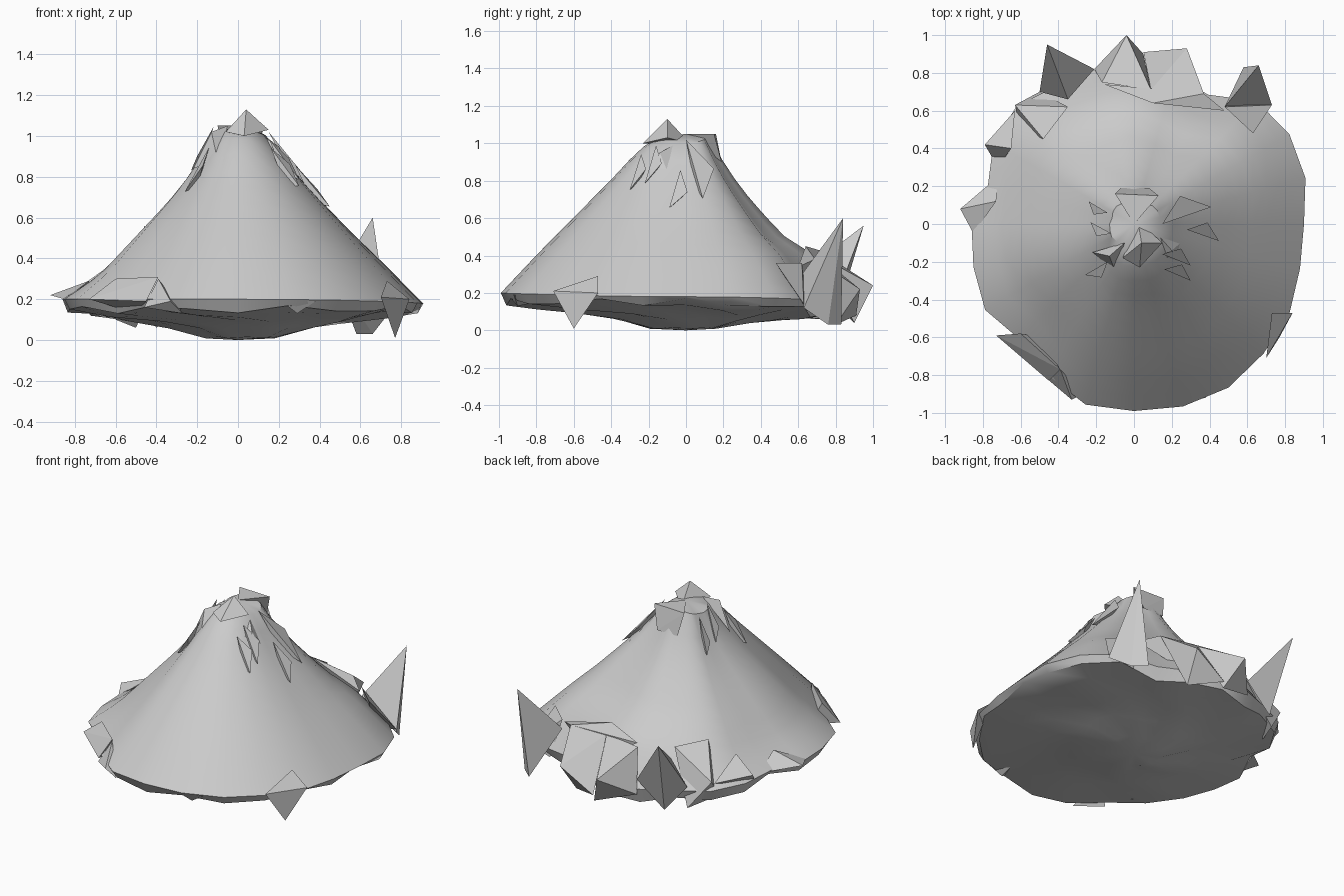
import bpy, bmesh
from math import sin, cos, radians, hypot, atan2, degrees

cube = bpy.data.objects.get("Cube")
if cube:
    bpy.data.objects.remove(cube)

stone = bpy.data.materials.new("grey stone")
stone.use_nodes = True
grey = (0.6, 0.6, 0.6, 1)
stone.diffuse_color = grey
stone.node_tree.nodes["Principled BSDF"].inputs["Base Color"].default_value = grey

# Outline radius every fifteen degrees, starting at +x
RIM = [.90, .94, .95, .92, .79, .81, .86, .84, .84, .88, .86, .80,
       .86, .88, .91, .86, .92, .99, .99, 1, 1, .97, .95, .91]
# Slope heights from summit to rim, for each side of the mountain
STEPS = [.15, .25, .4, .6, .8, 1]
FRONT = [1.03, .97, .81, .61, .41, .20]
EAST = [1.0, .88, .73, .54, .36, .18]
WEST = [1.0, .83, .67, .49, .31, .20]
BACK = [1.04, .87, .70, .51, .40, .15]
COUNT = len(RIM)


def lerp(table, t):
    for i in range(len(STEPS) - 1):
        if t <= STEPS[i + 1]:
            f = (t - STEPS[i]) / (STEPS[i + 1] - STEPS[i])
            return table[i] + f * (table[i + 1] - table[i])
    return table[-1]


def slope_height(angle, t):
    s, c = sin(angle), cos(angle)
    end = FRONT if s < 0 else BACK
    side = EAST if c > 0 else WEST
    return lerp(end, t) * s * s + lerp(side, t) * c * c


def make_object(name, bm):
    bmesh.ops.recalc_face_normals(bm, faces=bm.faces[:])
    mesh = bpy.data.meshes.new(name)
    bm.to_mesh(mesh)
    bm.free()
    mesh.materials.append(stone)
    obj = bpy.data.objects.new(name, mesh)
    bpy.context.collection.objects.link(obj)
    return obj


def build_mountain():
    bm = bmesh.new()
    rings = []

    def ring(t, height):
        row = []
        for i, r in enumerate(RIM):
            a = radians(i * 360 / COUNT)
            row.append(bm.verts.new((r * t * cos(a), r * t * sin(a), height(a, i))))
        rings.append(row)

    # Upper slope
    for k in range(12):
        t = .15 + .85 * k / 11
        ring(t, lambda a, i: slope_height(a, t))
    # Ragged edge, then the rippled shallow bowl underneath
    ring(.97, lambda a, i: .15 + .02 * cos(i * 2.3) - .08 * max(0, sin(a)) ** 2)
    for t, z, dip in ((.8, .125, .06), (.6, .10, .04), (.4, .065, .02), (.2, .012, 0)):
        ring(t, lambda a, i: z + .02 * cos(i * 1.9 + t * 9) * t - dip * max(0, sin(a)) ** 2)
    for low, high in zip(rings, rings[1:]):
        for i in range(COUNT):
            j = (i + 1) % COUNT
            bm.faces.new((low[i], low[j], high[j], high[i]))
    # Close the summit and the underside
    for row, z in ((rings[0], 1.05), (rings[-1], 0)):
        mid = bm.verts.new((0, 0, z))
        for i in range(COUNT):
            bm.faces.new((row[i], row[(i + 1) % COUNT], mid))
    obj = make_object("mountain_body", bm)
    bpy.ops.object.select_all(action="DESELECT")
    obj.select_set(True)
    bpy.context.view_layer.objects.active = obj
    bpy.ops.object.shade_smooth_by_angle(angle=radians(35))


def build_shards(name, shards):
    # Each shard is the faceted hull of a few corner points
    bm = bmesh.new()
    for points in shards:
        verts = [bm.verts.new(p) for p in points]
        hull = bmesh.ops.convex_hull(bm, input=verts)
        spare = {v for v in hull["geom_interior"] if isinstance(v, bmesh.types.BMVert)}
        bmesh.ops.delete(bm, geom=list(spare), context="VERTS")
    make_object(name, bm)


def on_slope(x, y, lift):
    # Point lifted off the slope surface
    a = atan2(y, x)
    r = RIM[round(degrees(a) * COUNT / 360) % COUNT]
    return (x, y, slope_height(a, max(.15, min(1, hypot(x, y) / r))) + lift)


build_mountain()

# Tall spikes and broken blocks along the back edge
build_shards("back_edge_crags", [
    [(.66, .84, .60), (.48, .62, .30), (.73, .63, .12), (.66, .76, .03), (.58, .83, .03)],
    [(.63, .48, .36), (.48, .62, .36), (.73, .63, .14), (.55, .65, .10)],
    [(-.46, .95, .56), (-.50, .70, .20), (-.35, .66, .34), (-.21, .82, .22), (-.40, .80, .06)],
    [(-.04, 1, .24), (-.17, .75, .40), (.09, .71, .40), (-.21, .82, .12), (.05, .90, .04)],
    [(.28, .93, .22), (.09, .71, .40), (.37, .69, .38), (.05, .91, .08), (.25, .80, .03)],
    [(.37, .69, .38), (.10, .64, .45), (-.16, .74, .42), (.48, .60, .34), (.2, .7, .2)],
    [(-.63, .63, .24), (-.48, .45, .42), (-.35, .62, .40), (-.50, .70, .06), (-.60, .50, .10)],
])

# Smaller fragments along the sides and front edge
build_shards("side_edge_crags", [
    [(.77, -.60, .01), (.73, -.47, .29), (.84, -.47, .20), (.70, -.71, .21)],
    [(-.92, .08, .22), (-.73, .12, .29), (-.85, -.05, .20), (-.72, .25, .18)],
    [(-.79, .42, .25), (-.65, .40, .35), (-.63, .60, .22), (-.72, .30, .14)],
    [(-.73, -.59, .20), (-.60, -.58, .30), (-.39, -.77, .31), (-.45, -.83, .19), (-.5, -.6, .13)],
    [(-.33, -.93, .19), (-.39, -.77, .30), (-.46, -.82, .16), (-.27, -.90, .13)],
    [(.29, -.90, .13), (.20, -.96, .20), (.38, -.92, .19), (.30, -.80, .15)],
])

# Jagged summit
build_shards("summit_crags", [
    [(.04, -.10, 1.13), (-.06, -.18, 1.02), (.15, -.10, 1.03), (.03, -.23, 1.0), (.02, .02, 1.0)],
    [(-.10, .16, 1.05), (.13, .15, 1.05), (.08, .19, .90), (-.07, .19, .90), (0, 0, 1.05)],
    [(-.13, -.17, 1.02), (-.05, -.10, 1.05), (-.22, -.15, .84), (-.10, -.25, .88)],
    [(.20, -.14, .95), (.12, -.05, 1.0), (.25, -.22, .80), (.13, -.25, .85), (.27, -.08, .80)],
])

# Loose flakes lying down the slopes below the summit
flakes = []
for x, y, dx, dy in ((.15, .0, .26, .09), (.28, -.03, .17, -.06), (.16, -.24, .14, -.06),
                     (.15, -.16, .15, -.06), (-.12, -.05, -.11, .06), (-.14, .06, -.10, .06),
                     (-.14, -.20, -.12, -.07)):
    flakes.append([on_slope(x, y, .04), on_slope(x + dx, y + dy, .02),
                   on_slope(x + dx * .5 - dy * .4, y + dy * .5 + dx * .4, .04),
                   on_slope(x + dx * .5, y + dy * .5, -.05)])
build_shards("slope_flakes", flakes)
